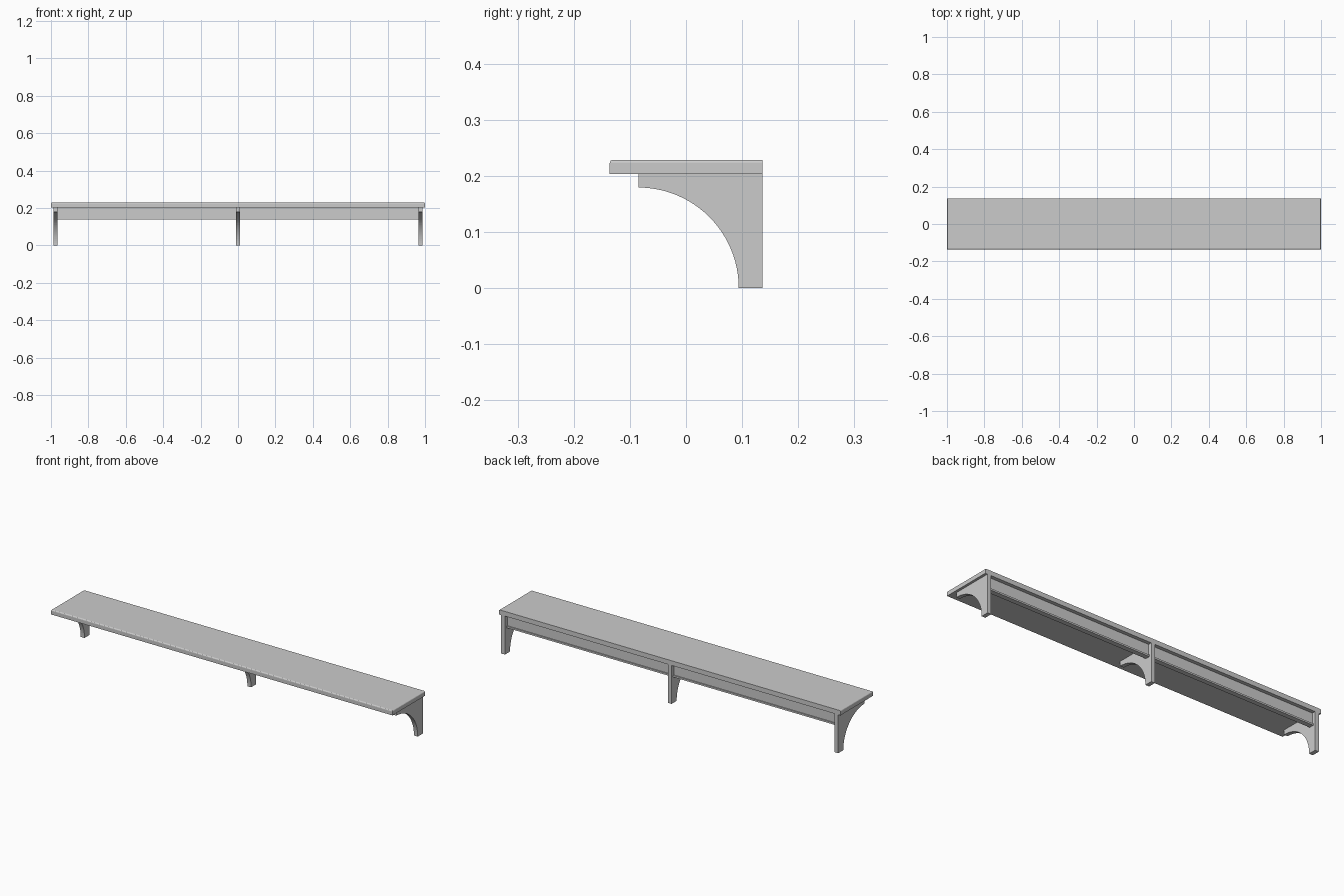
import bpy, bmesh, math

if "Cube" in bpy.data.objects:
    bpy.data.objects.remove(bpy.data.objects["Cube"])

grey = bpy.data.materials.new("light grey")
grey.diffuse_color = (0.6, 0.6, 0.6, 1)
grey.use_nodes = True
grey.node_tree.nodes["Principled BSDF"].inputs["Base Color"].default_value = grey.diffuse_color


def extrude_x(name, profile, x0, x1):
    """Solid made from a (y, z) profile swept along x."""
    bm = bmesh.new()
    face = bm.faces.new([bm.verts.new((x0, y, z)) for y, z in profile])
    out = bmesh.ops.extrude_face_region(bm, geom=[face])
    moved = [v for v in out["geom"] if isinstance(v, bmesh.types.BMVert)]
    bmesh.ops.translate(bm, verts=moved, vec=(x1 - x0, 0, 0))
    bmesh.ops.recalc_face_normals(bm, faces=bm.faces[:])
    return finish(name, bm)


def finish(name, bm):
    mesh = bpy.data.meshes.new(name)
    bm.to_mesh(mesh)
    bm.free()
    mesh.materials.append(grey)
    obj = bpy.data.objects.new(name, mesh)
    bpy.context.collection.objects.link(obj)
    return obj


D, TOP, UNDER = 0.136, 0.2285, 0.2035

# Shelf board: top edge rounded on the front and both ends, square at the back
bm = bmesh.new()
bmesh.ops.create_cube(bm, size=1)
for v in bm.verts:
    v.co = (v.co.x * 2, v.co.y * 2 * D, TOP if v.co.z > 0 else UNDER)
rim = [e for e in bm.edges
       if all(v.co.z > TOP - 0.001 for v in e.verts)
       and not all(v.co.y > 0 for v in e.verts)]
bmesh.ops.bevel(bm, geom=rim, offset=0.006, offset_type='OFFSET',
                segments=4, profile=0.5, affect='EDGES')
finish("shelf_board", bm)

# Brackets: square back leg with a quarter-circle cut-out below the arm
N = 24
R = 0.179
arc = [(-0.085 + R * math.sin(math.pi / 2 * i / N),
        R * math.cos(math.pi / 2 * i / N)) for i in range(N + 1)]
bracket = [(D, 0), (D, UNDER), (-0.085, UNDER)] + arc
for label, x in (("left", -0.976), ("middle", 0.0), ("right", 0.976)):
    extrude_x(label + "_bracket", bracket, x - 0.011, x + 0.011)

# Back rails between the brackets, set in from the back, with a small lower lip
rail = [(0.097, 0.137), (0.123, 0.137), (0.123, 0.146),
        (0.117, 0.146), (0.117, UNDER), (0.097, UNDER)]
for label, s in (("left", -1), ("right", 1)):
    extrude_x(label + "_back_rail", rail, s * 0.011, s * 0.965)
